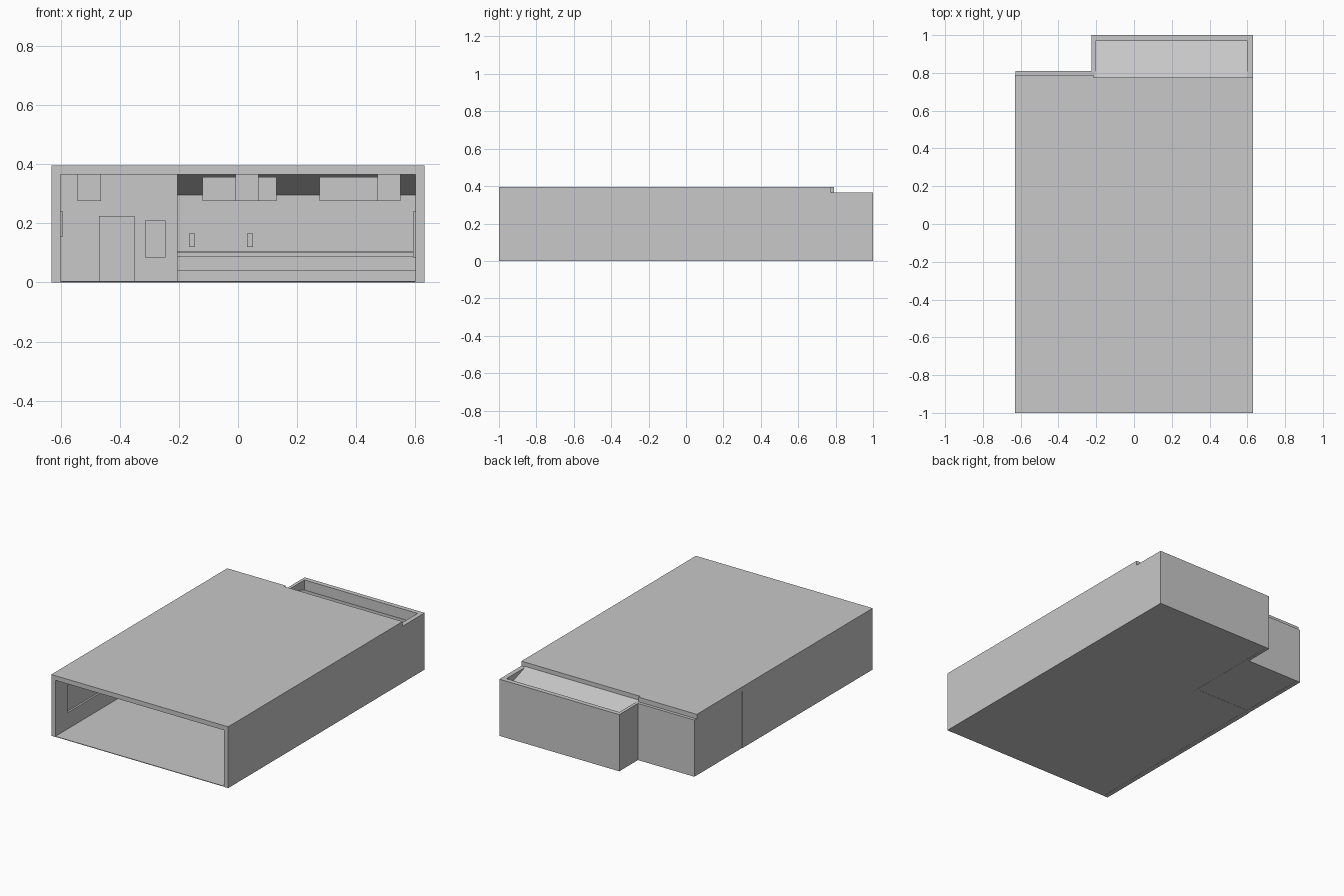
import bpy
import bmesh

cube = bpy.data.objects.get("Cube")
if cube:
    bpy.data.objects.remove(cube, do_unlink=True)

GREY = (0.58, 0.58, 0.58, 1)
grey = bpy.data.materials.new("plain_grey")
grey.use_nodes = True
grey.diffuse_color = GREY
grey.node_tree.nodes["Principled BSDF"].inputs["Base Color"].default_value = GREY


def finish(name, bm):
    bmesh.ops.recalc_face_normals(bm, faces=bm.faces)
    mesh = bpy.data.meshes.new(name)
    bm.to_mesh(mesh)
    bm.free()
    mesh.materials.append(grey)
    obj = bpy.data.objects.new(name, mesh)
    bpy.context.collection.objects.link(obj)
    return obj


def box(name, x, y, z):
    """Box from (low, high) spans along each axis."""
    bm = bmesh.new()
    bmesh.ops.create_cube(bm, size=1)
    for v in bm.verts:
        v.co = [s[0] if c < 0 else s[1] for c, s in zip(v.co, (x, y, z))]
    return finish(name, bm)


def prism(name, outline, place, depth):
    """Extrude a flat outline; place maps its 2D points into space."""
    bm = bmesh.new()
    face = bm.faces.new([bm.verts.new(place(*p)) for p in outline])
    new = bmesh.ops.extrude_face_region(bm, geom=[face])["geom"]
    bmesh.ops.translate(bm, vec=depth,
                        verts=[g for g in new if isinstance(g, bmesh.types.BMVert)])
    return finish(name, bm)


W = 0.63          # half width
IN = 0.60         # inner half width
TOP = 0.365       # wall height
NOOK = -0.205     # inner side of the rear alcove
FULL = (0, TOP)

# Floor and roof slabs, stepped at the back
floor = [(-0.625, -1), (W, -1), (W, 1), (-0.225, 1), (-0.225, 0.81), (-0.625, 0.81)]
prism("floor", floor, lambda x, y: (x, y, 0.001), (0, 0, 0.004))
roof = [(-W, -1), (W, -1), (W, 0.775), (-0.215, 0.775), (-0.215, 0.79), (-W, 0.79)]
prism("roof", roof, lambda x, y: (x, y, TOP), (0, 0, 0.03))

# Outer walls; the front stays open
right_wall = box("right_wall", (-W, -IN), (-1, 0.325), FULL)
box("left_wall", (IN, W), (-1, 0.97), FULL)
box("alcove_back_wall", (-0.225, W), (0.97, 1), FULL)
box("alcove_side_wall", (-0.225, NOOK), (0.325, 0.97), FULL)
box("side_room_outer_wall", (-0.627, -IN), (0.325, 0.81), FULL)
box("side_room_back_wall", (-IN, -0.225), (0.79, 0.81), FULL)
box("partition_wall", (-IN, -0.225), (0.325, 0.345), FULL)

# Sloping cover over the rear alcove
slope = [(0.77, TOP), (0.97, 0.295), (0.97, 0.3), (0.77, 0.37)]
prism("sloped_cover", slope, lambda y, z: (NOOK, y, z), (IN - NOOK, 0, 0))

# Recess in the right wall with a panel inside
cutter = box("recess_cutter", (-0.612, -0.5), (-0.88, -0.3), (0.11, 0.285))
cutter.hide_render = True
cutter.hide_viewport = True
cut = right_wall.modifiers.new("recess", "BOOLEAN")
cut.operation = "DIFFERENCE"
cut.solver = "EXACT"
cut.object = cutter
box("right_wall_panel", (-0.605, -0.592), (-0.1, 0.15), (0.155, 0.24))
box("left_wall_panel", (0.592, 0.605), (0.2, 0.6), (0.085, 0.24))

# Door and picture on the partition
box("door", (-0.47, -0.35), (0.318, 0.326), (0.005, 0.225))
box("picture", (-0.315, -0.245), (0.318, 0.326), (0.085, 0.21))

# Bench, shelf and wall sockets in the alcove
ALCOVE = (NOOK, IN)
box("bench", ALCOVE, (0.85, 0.97), (0.04, 0.09))
box("shelf", ALCOVE, (0.93, 0.97), (0.1, 0.106))
for i, x in enumerate((-0.155, 0.04)):
    box(f"socket_{i + 1}", (x - 0.01, x + 0.01), (0.963, 0.971), (0.12, 0.165))

# Ceiling fittings and hanging cupboards
for i, x in enumerate((-0.503, 0.03, 0.51)):
    box(f"ceiling_fitting_{i + 1}", (x - 0.039, x + 0.039), (0.1, 0.18), (0.275, TOP))
for i, span in enumerate(((-0.12, 0.13), (0.275, 0.55))):
    box(f"hanging_cupboard_{i + 1}", span, (0.62, 0.72), (0.275, 0.357))
